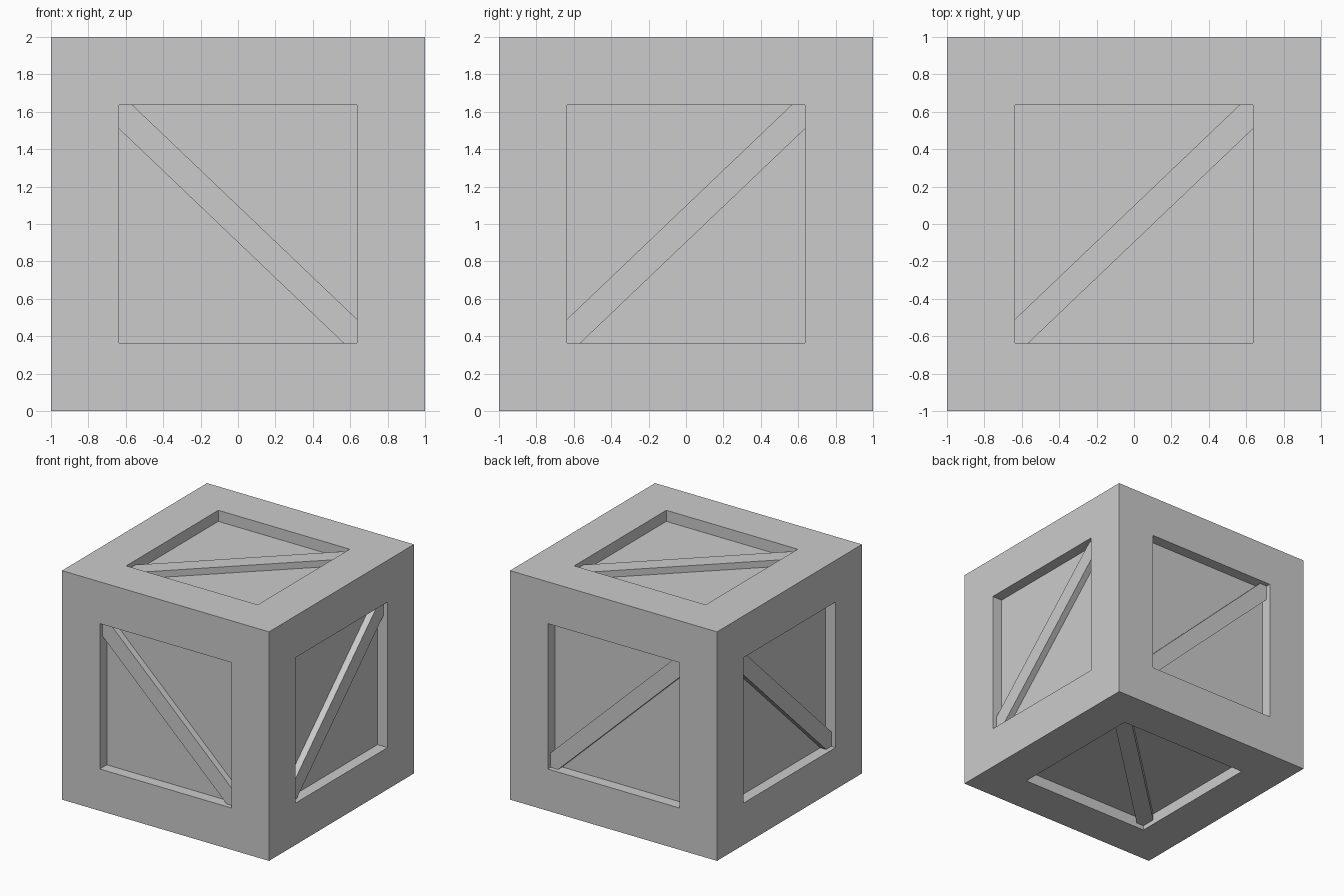
import bpy, bmesh
from mathutils import Vector

if "Cube" in bpy.data.objects:
    bpy.data.objects.remove(bpy.data.objects["Cube"])

HALF = 1.0       # half size of the crate
HOLE = 0.635     # half size of the recessed panels
DEPTH = 0.097    # recess depth
BRACE_TOP = 0.04  # brace surface sits this far below the frame
SLOPE = 0.954    # braces run slightly flatter than 45 degrees
RISE = 0.098     # half height of a brace at its middle
CENTRE = Vector((0, 0, 1))


def add_object(name, bm):
    bmesh.ops.recalc_face_normals(bm, faces=bm.faces[:])
    mesh = bpy.data.meshes.new(name)
    bm.to_mesh(mesh)
    bm.free()
    obj = bpy.data.objects.new(name, mesh)
    obj.location = CENTRE
    bpy.context.collection.objects.link(obj)
    return obj


# Crate body: cube with a straight-walled recess in each face
bm = bmesh.new()
bmesh.ops.create_cube(bm, size=2 * HALF)
panels = bm.faces[:]
bmesh.ops.inset_individual(bm, faces=panels, thickness=HALF - HOLE, depth=0,
                           use_even_offset=True)
bmesh.ops.inset_individual(bm, faces=panels, thickness=0, depth=-DEPTH)
add_object("crate_body", bm)


# Diagonal brace: strip clipped to the recess opening, extruded outwards
def brace(name, u, v, normal):
    x = (HOLE - RISE) / SLOPE
    z = HOLE * SLOPE - RISE
    outline = [(-HOLE, -HOLE), (-x, -HOLE), (HOLE, z),
               (HOLE, HOLE), (x, HOLE), (-HOLE, -z)]
    bottom, top = HALF - DEPTH - 0.01, HALF - BRACE_TOP
    bm = bmesh.new()
    face = bm.faces.new([bm.verts.new(u * a + v * b + normal * bottom)
                         for a, b in outline])
    ext = bmesh.ops.extrude_face_region(bm, geom=[face], use_keep_orig=True)
    verts = [e for e in ext["geom"] if isinstance(e, bmesh.types.BMVert)]
    bmesh.ops.translate(bm, verts=verts, vec=normal * (top - bottom))
    add_object(name, bm)


X, Y, Z = Vector((1, 0, 0)), Vector((0, 1, 0)), Vector((0, 0, 1))

# Opposite faces carry matching braces
for names, u, v, n in ((("back", "front"), -X, Z, Y),
                       (("right", "left"), Y, Z, X),
                       (("top", "bottom"), X, Y, Z)):
    for side, sign in zip(names, (1, -1)):
        brace(side + "_brace", u, v, n * sign)
